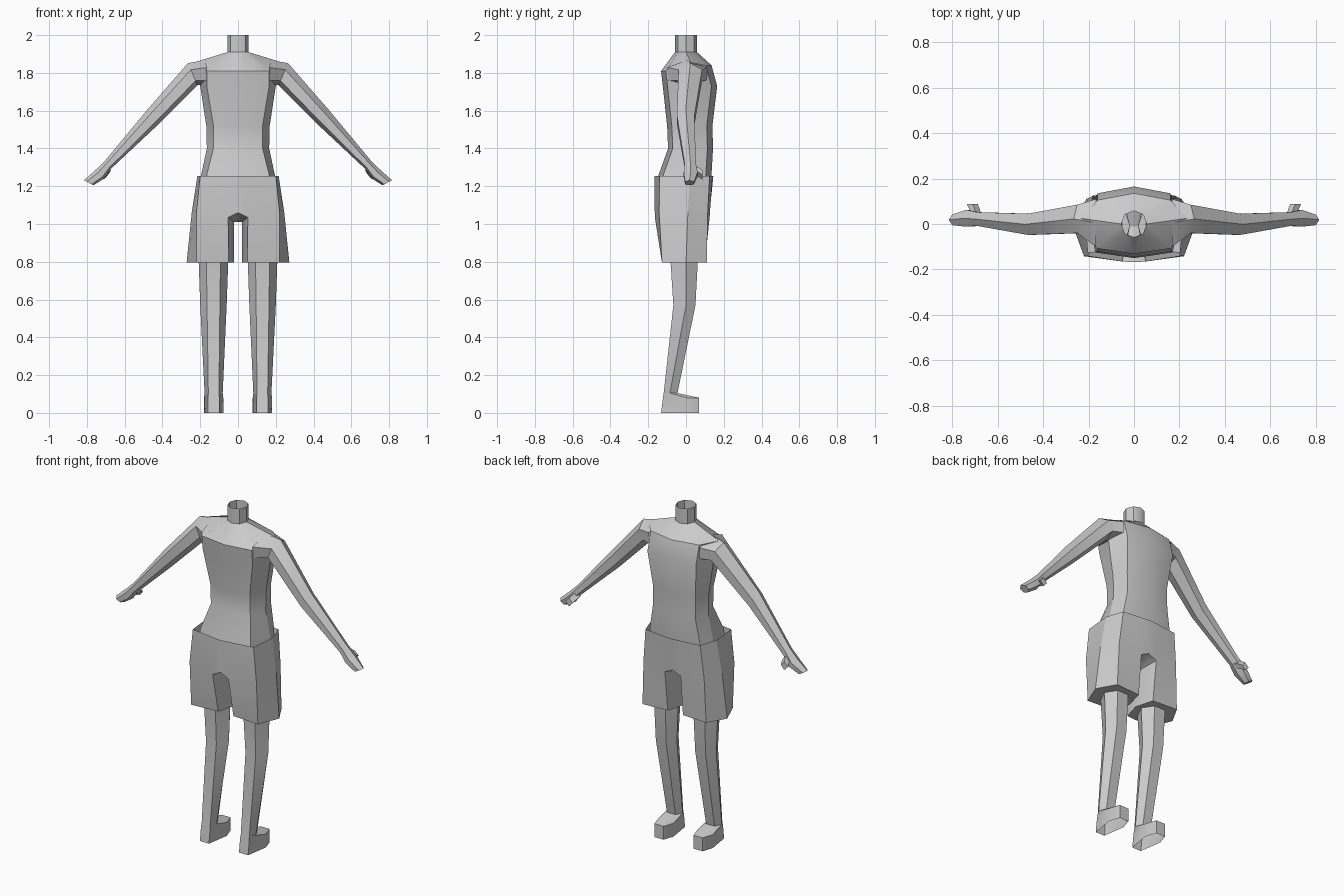
import bpy, bmesh

if "Cube" in bpy.data.objects:
    bpy.data.objects.remove(bpy.data.objects["Cube"])


def finish(name, bm, smooth=28):
    bmesh.ops.recalc_face_normals(bm, faces=bm.faces)
    me = bpy.data.meshes.new(name)
    bm.to_mesh(me)
    bm.free()
    ob = bpy.data.objects.new(name, me)
    bpy.context.collection.objects.link(ob)
    mod = ob.modifiers.new("mirror", 'MIRROR')
    mod.use_clip = True
    bpy.ops.object.select_all(action='DESELECT')
    ob.select_set(True)
    bpy.context.view_layer.objects.active = ob
    bpy.ops.object.shade_smooth_by_angle(angle=smooth * 3.14159 / 180)
    return ob


def loft(bm, rows, closed=True, cap_start=False, cap_end=False):
    """Bridge rows of points that all have the same count."""
    vs = [[bm.verts.new(p) for p in r] for r in rows]
    n = len(vs[0])
    for a, b in zip(vs, vs[1:]):
        for i in range(n if closed else n - 1):
            j = (i + 1) % n
            bm.faces.new((a[i], a[j], b[j], b[i]))
    if cap_start:
        bm.faces.new(vs[0])
    if cap_end:
        bm.faces.new(vs[-1])
    return vs


# torso: half rings from centre back round the side to centre front
def torso_row(z, yb, xb, xs, xf, yf, zs=None, zf=None):
    zs, zf = zs or z, zf or z
    return [(0, yb, z), (xb, yb + .025, z), (xs, .025, zs),
            (xf, yf - .03, zf), (0, yf, zf)]


def neck_row(z):
    return [(0, -.058, z), (.04, -.042, z), (.056, 0, z), (.04, .042, z), (0, .058, z)]


bm = bmesh.new()
loft(bm, [
    torso_row(1.20, -.15, .17, .20, .17, .13),
    torso_row(1.26, -.145, .165, .195, .165, .135),
    torso_row(1.40, -.095, .13, .165, .14, .143),
    torso_row(1.52, -.10, .13, .168, .14, .14),
    torso_row(1.73, -.123, .165, .20, .16, .165),
    torso_row(1.81, -.132, .165, .235, .16, .135, 1.855, 1.84),
    neck_row(1.91), neck_row(2.0)], closed=False)
finish("torso", bm)


# arm: six-sided rings from top edge, bottom edge and y range
def arm_row(xt, zt, xb, zb, y0, y1):
    def at(t, y):
        return (xt + (xb - xt) * t, y, zt + (zb - zt) * t)
    m = (y0 + y1) / 2
    return [at(0, m), at(.3, y0), at(.8, y0), at(1, m), at(.8, y1), at(.3, y1)]


bm = bmesh.new()
loft(bm, [arm_row(*r) for r in (
    (.17, 1.868, .16, 1.735, -.10, .11),
    (.265, 1.852, .215, 1.735, -.04, .085),
    (.48, 1.605, .44, 1.51, -.048, .045),
    (.70, 1.34, .675, 1.29, -.008, .052),
    (.75, 1.29, .71, 1.24, -.012, .062),
    (.815, 1.232, .765, 1.205, -.005, .042))], cap_end=True)
finish("arm", bm)

# thumb
bm = bmesh.new()
loft(bm, [[(x - .022, y, z), (x, y, z + .025), (x + .025, y, z), (x, y, z - .025)]
          for x, y, z in ((.695, .035, 1.285), (.70, .065, 1.275), (.71, .088, 1.26))],
     cap_end=True)
finish("thumb", bm)

# shorts: half pelvis, then a closed leg tube with a flat hem
bm = bmesh.new()
hips = loft(bm, [
    [(0, -.168, 1.255), (.05, -.163, 1.255), (.20, -.14, 1.255), (.215, .02, 1.255),
     (.18, .125, 1.255), (.05, .14, 1.255), (0, .145, 1.255)],
    [(0, -.165, 1.06), (.052, -.165, 1.035), (.22, -.142, 1.06), (.245, .01, 1.06),
     (.20, .115, 1.06), (.052, .125, 1.035), (0, .125, 1.06)]], closed=False)[1]
inner = bm.verts.new((.02, -.01, 1.01))
middle = bm.verts.new((0, -.01, 1.01))
bm.faces.new((hips[0], hips[1], inner, middle))
bm.faces.new((hips[6], middle, inner, hips[5]))
top = hips[1:6] + [inner]
hem = [bm.verts.new((x, y, .795)) for x, y in (
    (.05, -.115), (.22, -.127), (.272, 0), (.21, .11), (.05, .10), (.02, -.01))]
for i in range(6):
    j = (i + 1) % 6
    bm.faces.new((top[i], top[j], hem[j], hem[i]))
bm.faces.new(hem)
finish("shorts", bm)


# leg and foot: six-sided rings with flat back and front
def leg_row(z, cx, wide, narrow, y0, ym, y1):
    return [(cx - narrow, y0, z), (cx + narrow, y0, z), (cx + wide, ym, z),
            (cx + narrow, y1, z), (cx - narrow, y1, z), (cx - wide, ym, z)]


bm = bmesh.new()
loft(bm, [leg_row(*r) for r in (
    (.85, .13, .08, .038, -.085, 0, .065),
    (.57, .13, .070, .034, -.067, 0, .05),
    (.105, .129, .048, .028, -.118, -.085, -.045),
    (.08, .129, .051, .030, -.122, .005, .07),
    (0, .129, .051, .030, -.132, .005, .07))])
finish("leg", bm)
